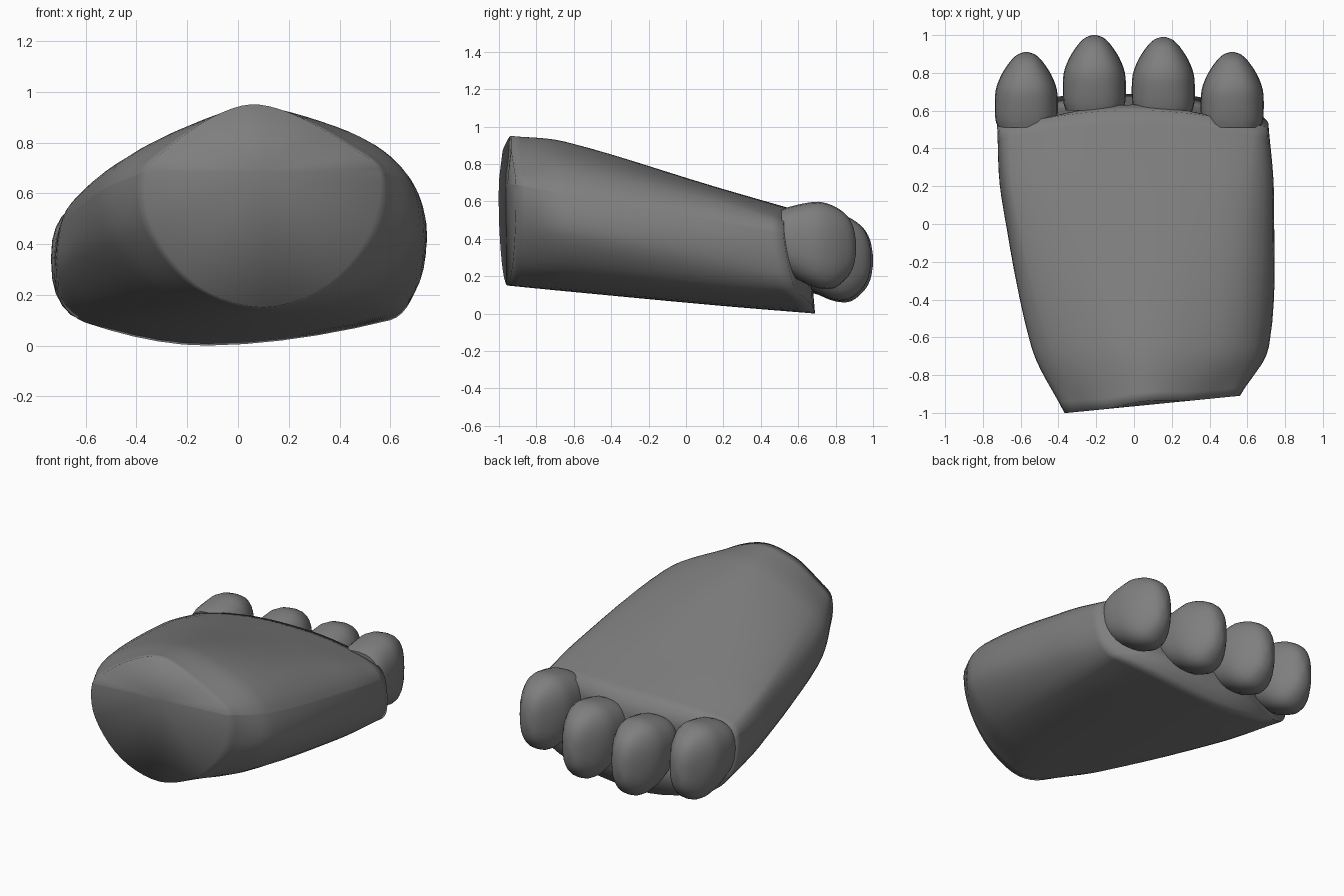
import bpy, bmesh, math
from mathutils import Vector

if "Cube" in bpy.data.objects:
    bpy.data.objects.remove(bpy.data.objects["Cube"])

grey = bpy.data.materials.new("dark_grey")
grey.diffuse_color = (.21, .21, .21, 1)
grey.use_nodes = True
grey.node_tree.nodes["Principled BSDF"].inputs["Base Color"].default_value = grey.diffuse_color


def spline(a, b, c, d, t):
    # smooth curve from b to c, evenly paced for unequal spans
    h = (c - b).length
    m1 = (c - a) * (h / (h + (b - a).length))
    m2 = (d - b) * (h / (h + (d - c).length))
    return (b * (2 * t ** 3 - 3 * t ** 2 + 1) + m1 * (t ** 3 - 2 * t ** 2 + t)
            + c * (3 * t ** 2 - 2 * t ** 3) + m2 * (t ** 3 - t ** 2))


def refine(pts, steps, closed):
    n, out = len(pts), []
    pick = (lambda i: pts[i % n]) if closed else (lambda i: pts[max(0, min(n - 1, i))])
    for i in range(n if closed else n - 1):
        for s in range(steps):
            out.append(spline(pick(i - 1), pick(i), pick(i + 1), pick(i + 2), s / steps))
    if not closed:
        out.append(pts[-1])
    return out


def loft(name, rings, steps, angle, seams=(), bulge=0.0):
    # smooth skin through the rings along their length, with fan caps;
    # seams are ring positions that stay sharp, bulge pushes the last cap out
    columns = [refine(list(c), steps, False) for c in zip(*rings)]
    bm = bmesh.new()
    rows = [[bm.verts.new(p) for p in row] for row in zip(*columns)]
    n = len(rows[0])
    for a, b in zip(rows, rows[1:]):
        for i in range(n):
            j = (i + 1) % n
            bm.faces.new((a[i], a[j], b[j], b[i]))
        for i in seams:
            bm.edges.get((a[i], b[i])).smooth = False
    for row, push in ((rows[0], 0), (rows[-1], bulge)):
        middle = sum((v.co for v in row), Vector()) / n
        if seams and not push:
            middle = sum((row[i].co for i in seams), Vector()) / len(seams)
        mid = bm.verts.new(middle + Vector((0, push, 0)))
        inner = row
        if push:
            inner = [bm.verts.new(v.co.lerp(mid.co, .5) + Vector((0, push * .35, 0)))
                     for v in row]
        for i in range(n):
            j = (i + 1) % n
            if push:
                bm.faces.new((row[i], row[j], inner[j], inner[i]))
            bm.faces.new((inner[i], inner[j], mid))
        if not push:
            for i in seams:
                bm.edges.get((row[i], mid)).smooth = False
    bmesh.ops.recalc_face_normals(bm, faces=bm.faces)
    mesh = bpy.data.meshes.new(name)
    bm.to_mesh(mesh)
    bm.free()
    mesh.materials.append(grey)
    ob = bpy.data.objects.new(name, mesh)
    bpy.context.collection.objects.link(ob)
    bpy.ops.object.select_all(action='DESELECT')
    ob.select_set(True)
    bpy.context.view_layer.objects.active = ob
    bpy.ops.object.shade_smooth_by_angle(angle=math.radians(angle))
    return ob


# Foot pad: (x, z) sections from the slanted back face to the bowed front
back = [(-.36, .69), (-.27, .78), (-.12, .89), (.05, .95), (.22, .91), (.43, .79),
        (.555, .69), (.52, .45), (.35, .24), (.10, .15), (-.16, .24), (-.34, .47)]
heel = [(-.54, .61), (-.44, .74), (-.16, .875), (.05, .92), (.28, .89), (.54, .79),
        (.685, .64), (.70, .42), (.49, .20), (.08, .12), (-.27, .18), (-.50, .40)]
middle = [(-.69, .48), (-.64, .575), (-.32, .665), (0, .68), (.32, .67), (.60, .62),
          (.725, .50), (.72, .27), (.57, .12), (-.03, .045), (-.52, .12), (-.69, .30)]
front = [(-.715, .43), (-.66, .49), (-.35, .54), (0, .55), (.35, .54), (.64, .50),
         (.705, .43), (.69, .20), (.60, .10), (-.12, 0), (-.60, .09), (-.71, .20)]


def front_y(x, z):
    return .61 - .10 * (x / .7) ** 2 * min(1, z / .12) + .16 * (.5 - z)


depths = [lambda x, z: -.965 + .099 * x + .3 * max(0, z - .88),
          lambda x, z: -.65,
          lambda x, z: .15,
          front_y]
rings = []
for section, depth in zip((back, heel, middle, front), depths):
    pts = refine([Vector((x, 0, z)) for x, z in section], 5, True)
    for p in pts:
        p.y = depth(p.x, p.z)
    rings.append(pts)
loft("foot_pad", rings, 6, 110, seams=(0, 30), bulge=.05)

# Toes: (distance from tip, half width, bottom, top)
toe = [(-.40, .150, .24, .555), (-.36, .163, .21, .57), (-.29, .167, .17, .587),
       (-.20, .162, .135, .598), (-.12, .132, .135, .575), (-.05, .086, .19, .525),
       (-.015, .05, .25, .46), (0, .012, .33, .38)]


def add_toe(name, x, tip, drop):
    rings = []
    for d, w, lo, hi in toe:
        ring = []
        for k in range(24):
            a = 2 * math.pi * k / 24
            c, s = math.cos(a), math.sin(a)
            ring.append(Vector((x + w * math.copysign(abs(c) ** .8, c), tip + d,
                                (lo + hi) / 2 - drop
                                + (hi - lo) / 2 * math.copysign(abs(s) ** .8, s))))
        rings.append(ring)
    loft(name, rings, 3, 60)


for i, (x, tip, drop) in enumerate([(-.57, .91, .035), (-.21, 1.0, .07),
                                    (.155, .99, .06), (.52, .91, 0)]):
    add_toe(f"toe_{i + 1}", x, tip, drop)
